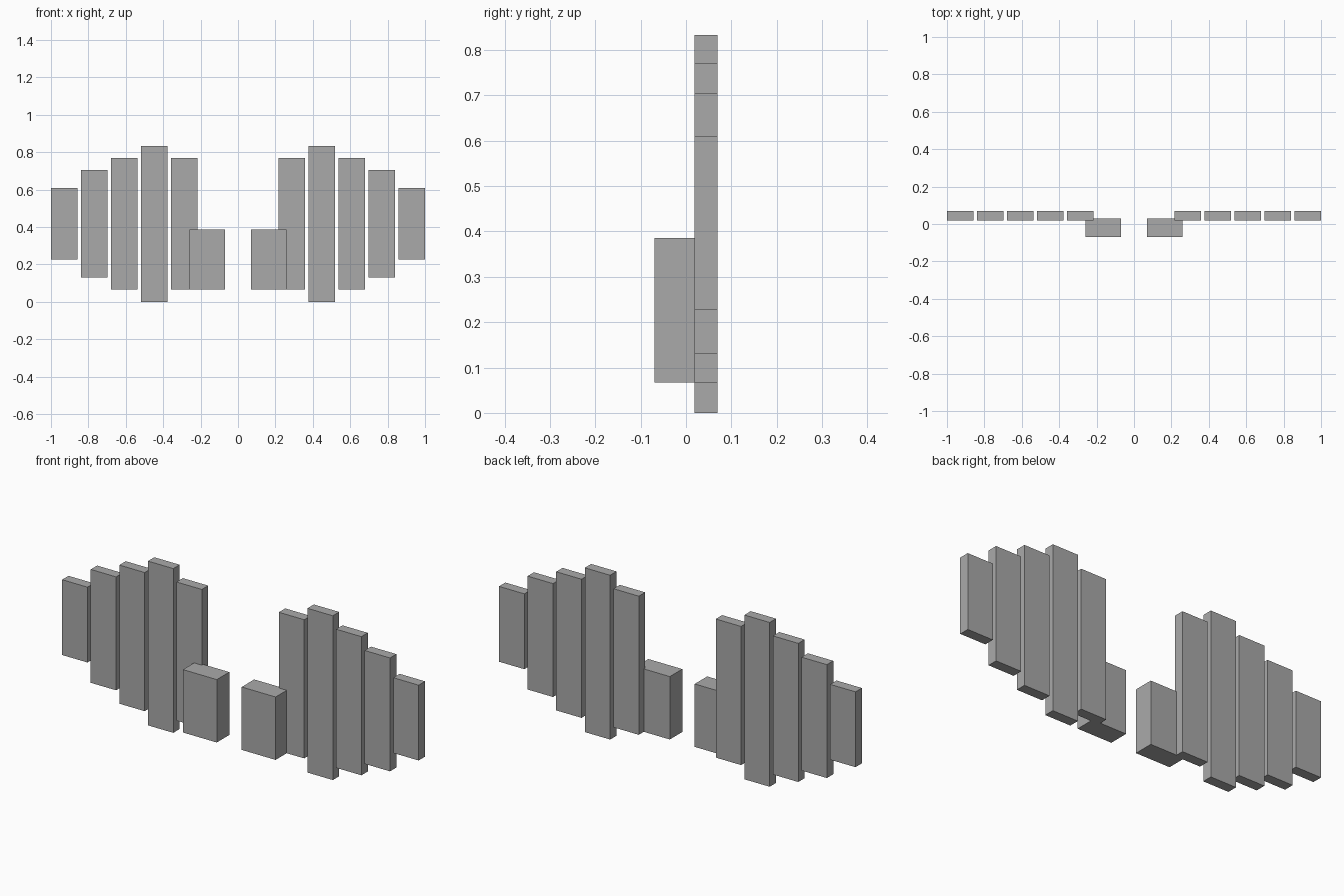
import bpy
import bmesh

cube = bpy.data.objects.get("Cube")
if cube:
    bpy.data.objects.remove(cube, do_unlink=True)

# Single grey material
grey = bpy.data.materials.new("plain grey")
grey.use_nodes = True
colour = (0.4, 0.4, 0.4, 1)
grey.diffuse_color = colour
grey.node_tree.nodes["Principled BSDF"].inputs["Base Color"].default_value = colour


def box(name, xs, ys, zs):
    """Box spanning the given (low, high) ranges, with its origin at its centre."""
    bm = bmesh.new()
    bmesh.ops.create_cube(bm, size=1)
    bmesh.ops.scale(bm, vec=[hi - lo for lo, hi in (xs, ys, zs)], verts=bm.verts)
    mesh = bpy.data.meshes.new(name)
    bm.to_mesh(mesh)
    bm.free()
    mesh.materials.append(grey)
    obj = bpy.data.objects.new(name, mesh)
    obj.location = [(lo + hi) / 2 for lo, hi in (xs, ys, zs)]
    bpy.context.collection.objects.link(obj)


# Height range of each wing slat, from the innermost to the outermost
slat_heights = [(0.067, 0.77), (0, 0.833), (0.067, 0.77), (0.13, 0.705), (0.228, 0.61)]
slat_width, slat_pitch, inner_centre = 0.142, 0.1605, 0.287

for side, sign in (("left", 1), ("right", -1)):
    # Row of upright slats forming a stepped wing
    for i, heights in enumerate(slat_heights):
        x = sign * (inner_centre + i * slat_pitch)
        box(f"{side}_wing_slat_{i + 1}",
            (x - slat_width / 2, x + slat_width / 2), (0.019, 0.07), heights)
    # Thicker mounting block in front of the innermost slat
    box(f"{side}_mount_block", sorted((sign * 0.07, sign * 0.26)),
        (-0.07, 0.03), (0.067, 0.386))
